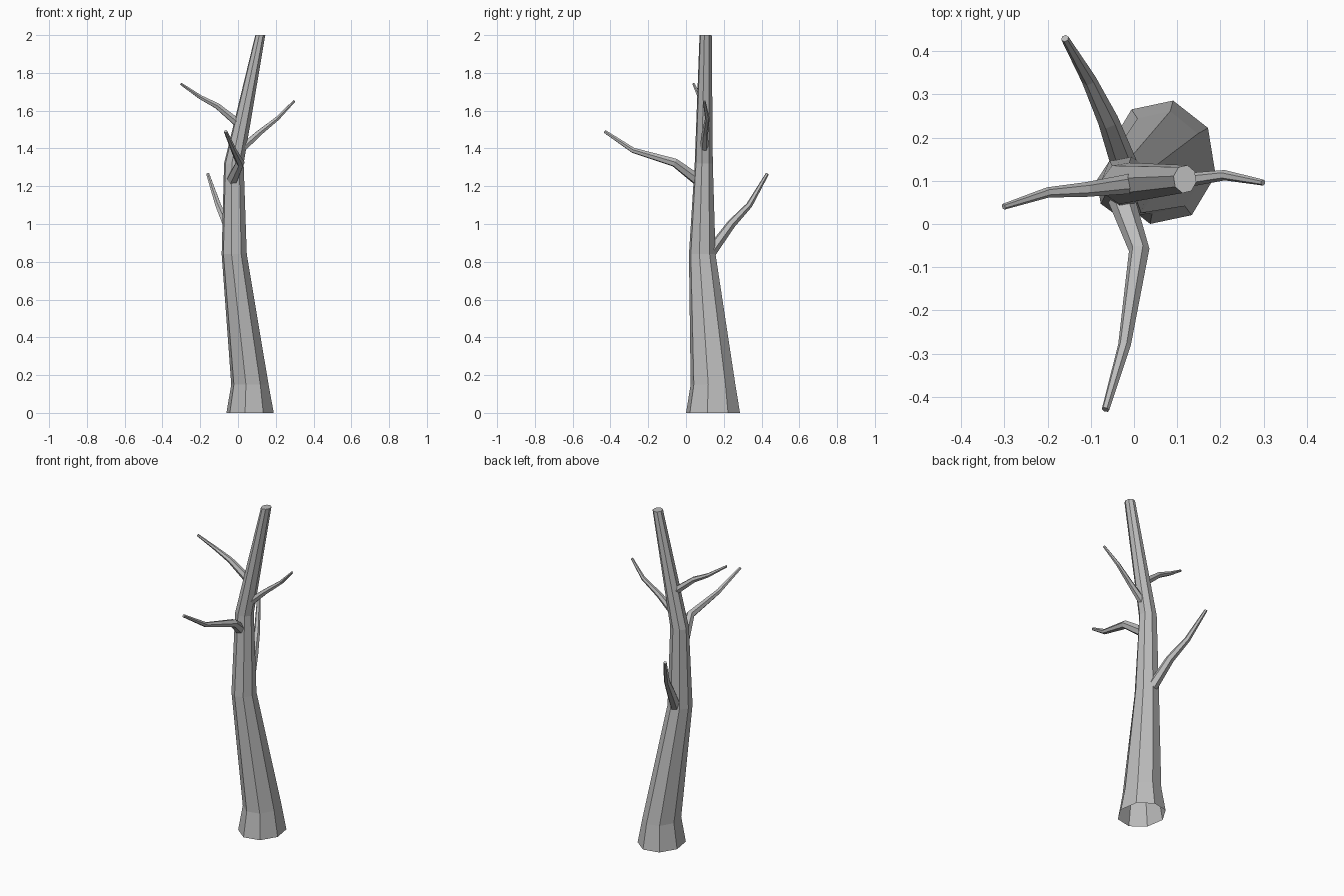
import bpy
import bmesh
from math import cos, sin, radians, tau
from mathutils import Vector

cube = bpy.data.objects.get("Cube")
if cube:
    bpy.data.objects.remove(cube, do_unlink=True)

# Single grey bark colour
GREY = (0.5, 0.5, 0.5, 1)
bark = bpy.data.materials.new("grey_bark")
bark.use_nodes = True
bark.diffuse_color = GREY
shader = bark.node_tree.nodes["Principled BSDF"]
shader.inputs["Base Color"].default_value = GREY
shader.inputs["Roughness"].default_value = 0.9


def loft(name, rings):
    """Skin a list of point rings, open at the base and capped at the tip."""
    bm = bmesh.new()
    loops = [[bm.verts.new(p) for p in ring] for ring in rings]
    for low, high in zip(loops, loops[1:]):
        n = len(low)
        for i in range(n):
            j = (i + 1) % n
            bm.faces.new((low[i], low[j], high[j], high[i]))
    bm.faces.new(loops[-1])
    mesh = bpy.data.meshes.new(name)
    bm.to_mesh(mesh)
    bm.free()
    mesh.materials.append(bark)
    obj = bpy.data.objects.new(name, mesh)
    bpy.context.collection.objects.link(obj)
    return obj


def level_ring(x, y, z, rx, ry, sides=8, phase=radians(33)):
    angles = [phase + tau * i / sides for i in range(sides)]
    return [Vector((x + rx * cos(a), y + ry * sin(a), z)) for a in angles]


def branch(name, path, radii, sides=6):
    """Tapered limb whose rings stand square to the bends of its path."""
    pts = [Vector(p) for p in path]
    rings = []
    side = None
    for i, p in enumerate(pts):
        before = (p - pts[max(i - 1, 0)]).normalized()
        after = (pts[min(i + 1, len(pts) - 1)] - p).normalized()
        along = (before + after).normalized()
        if side is None:
            side = along.cross(Vector((0, 0, 1)))
        side = (side - along * side.dot(along)).normalized()
        up = along.cross(side)
        rings.append([p + radii[i] * (side * cos(tau * k / sides) + up * sin(tau * k / sides))
                      for k in range(sides)])
    return loft(name, rings)


# Leaning trunk with a flared foot: centre x, y, height, radii
trunk = [
    (0.064, 0.143, 0.0, 0.128, 0.146),
    (0.063, 0.143, 0.15, 0.101, 0.121),
    (-0.020, 0.086, 0.84, 0.068, 0.072),
    (-0.022, 0.094, 1.32, 0.053, 0.049),
    (0.118, 0.104, 2.0, 0.027, 0.033),
]
loft("trunk", [level_ring(*r) for r in trunk])

# Bare limbs
branch("back_branch",
       [(-0.02, 0.13, 0.85), (-0.06, 0.24, 1.0), (-0.105, 0.335, 1.10), (-0.16, 0.43, 1.265)],
       [0.031, 0.024, 0.017, 0.009])
branch("front_branch",
       [(-0.03, 0.06, 1.235), (0.012, -0.06, 1.325), (-0.022, -0.28, 1.39), (-0.066, -0.43, 1.49)],
       [0.031, 0.024, 0.015, 0.009])
branch("right_branch",
       [(0.005, 0.095, 1.53), (-0.11, 0.08, 1.625), (-0.2, 0.073, 1.672), (-0.302, 0.04, 1.742)],
       [0.024, 0.017, 0.012, 0.007])
branch("left_branch",
       [(0.01, 0.095, 1.39), (0.11, 0.1, 1.48), (0.21, 0.113, 1.56), (0.299, 0.096, 1.652)],
       [0.024, 0.017, 0.012, 0.007])
